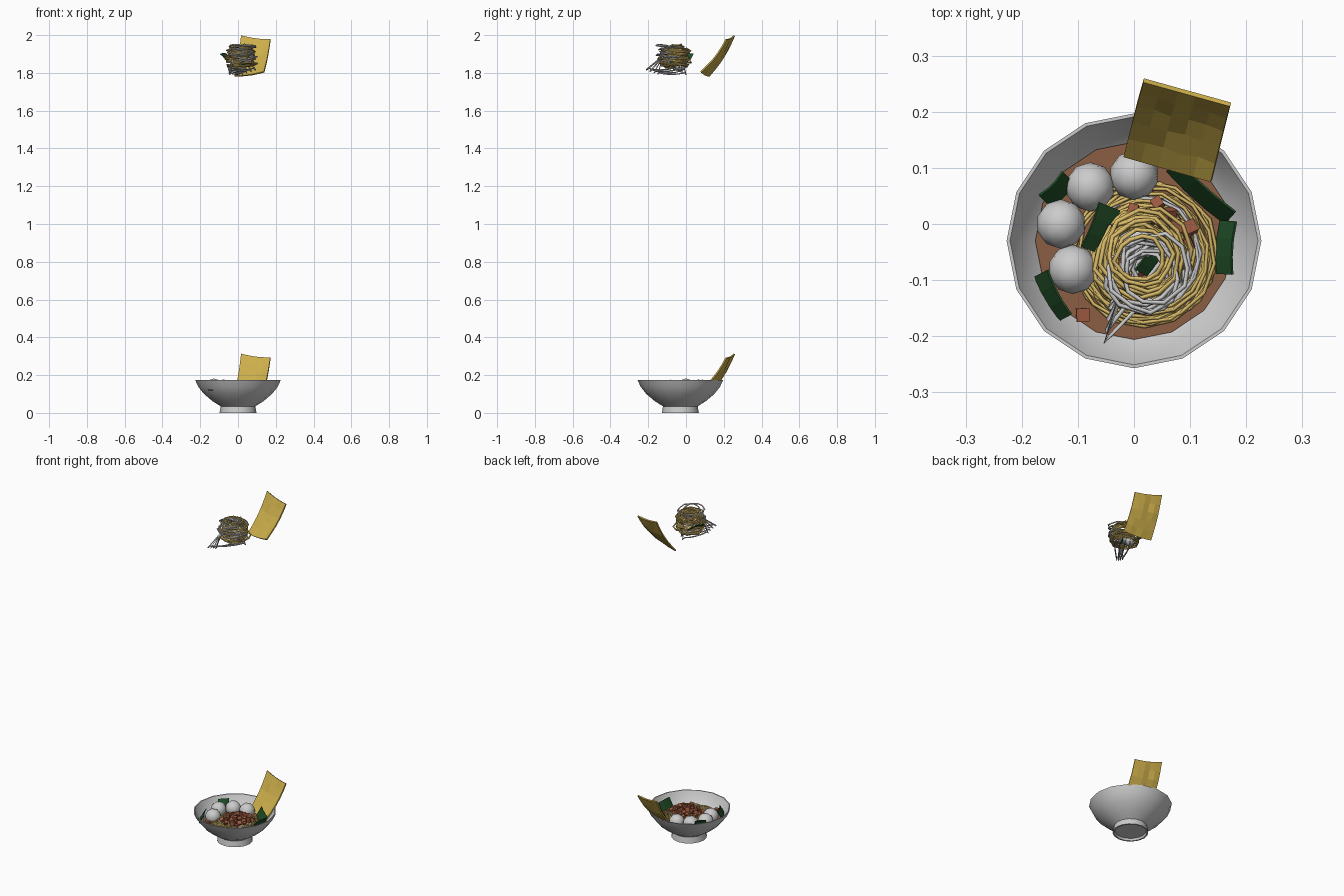
import bpy, bmesh, math, random
from math import sin, cos, pi, radians
from mathutils import Vector, Matrix

if "Cube" in bpy.data.objects:
    bpy.data.objects.remove(bpy.data.objects["Cube"])

random.seed(4)
U = random.uniform


def material(name, rgb):
    m = bpy.data.materials.new(name)
    m.diffuse_color = (*rgb, 1)
    m.use_nodes = True
    m.node_tree.nodes["Principled BSDF"].inputs["Base Color"].default_value = m.diffuse_color
    return m


YELLOW = material("noodle_yellow", (0.70, 0.50, 0.14))
GOLD = material("sheet_gold", (0.60, 0.42, 0.07))
GREEN = material("leaf_green", (0.015, 0.075, 0.02))
BROTH = material("broth_brown", (0.26, 0.11, 0.055))
MEAT = material("meat_brown", (0.33, 0.10, 0.05))


def finish(name, bm, mat=None, smooth=None):
    bmesh.ops.recalc_face_normals(bm, faces=bm.faces[:])
    me = bpy.data.meshes.new(name)
    bm.to_mesh(me)
    bm.free()
    ob = bpy.data.objects.new(name, me)
    bpy.context.collection.objects.link(ob)
    if mat:
        me.materials.append(mat)
    if smooth:
        bpy.ops.object.select_all(action='DESELECT')
        bpy.context.view_layer.objects.active = ob
        ob.select_set(True)
        bpy.ops.object.shade_smooth_by_angle(angle=radians(smooth))
    return ob


def lathe(name, profile, centre, sides, mat=None, smooth=None):
    bm = bmesh.new()
    rings = []
    for r, z in profile:
        if r == 0:
            rings.append([bm.verts.new((centre[0], centre[1], z))] * sides)
        else:
            rings.append([bm.verts.new((centre[0] + r * cos(2 * pi * i / sides),
                                        centre[1] + r * sin(2 * pi * i / sides), z))
                          for i in range(sides)])
    for a, b in zip(rings, rings[1:]):
        for i in range(sides):
            j = (i + 1) % sides
            bm.faces.new(list(dict.fromkeys((a[i], a[j], b[j], b[i]))))
    return finish(name, bm, mat, smooth)


def strands(name, loops, radius, mat=None):
    cu = bpy.data.curves.new(name, 'CURVE')
    cu.dimensions = '3D'
    cu.bevel_depth = radius
    cu.bevel_resolution = 0
    cu.use_fill_caps = True
    for pts, closed in loops:
        sp = cu.splines.new('POLY')
        sp.points.add(len(pts) - 1)
        for p, co in zip(sp.points, pts):
            p.co = (*co, 1)
        sp.use_cyclic_u = closed
    if mat:
        cu.materials.append(mat)
    ob = bpy.data.objects.new(name, cu)
    bpy.context.collection.objects.link(ob)
    bpy.ops.object.select_all(action='DESELECT')
    bpy.context.view_layer.objects.active = ob
    ob.select_set(True)
    bpy.ops.object.convert(target='MESH')


def ring(c, r, tilt, n=12, wobble=0.004):
    # one loosely wound noodle loop, tilted about a random horizontal axis
    m = Matrix.Rotation(tilt, 3, Vector((U(-1, 1), U(-1, 1), 0.01)).normalized())
    sx, sy, a0 = U(0.9, 1.05), U(0.9, 1.05), U(0, 6)
    return [Vector(c) + m @ Vector((sx * r * cos(a0 + 2 * pi * i / n) + U(-wobble, wobble),
                                    sy * r * sin(a0 + 2 * pi * i / n) + U(-wobble, wobble),
                                    U(-wobble, wobble))) for i in range(n)], True


# bowl with foot and inner wall, plus the broth surface
BC = (0, -0.03)
lathe("bowl", [(0, 0.012), (0.085, 0.012), (0.09, 0), (0.098, 0), (0.092, 0.035),
               (0.135, 0.062), (0.18, 0.10), (0.21, 0.138), (0.227, 0.175),
               (0.221, 0.175), (0.203, 0.14), (0.173, 0.106), (0.09, 0.05), (0, 0.04)],
      BC, 16, None, 50)
lathe("broth", [(0, 0.113), (0.176, 0.113)], BC, 16, BROTH)

# noodles coiled in the bowl
bed = []
for i in range(46):
    r = U(0.035, 0.132)
    c = (0.022 + U(-0.006, 0.006), -0.058 + U(-0.006, 0.006), 0.138 - 0.16 * r + U(-0.004, 0.006))
    bed.append(ring(c, r, U(-0.06, 0.06), 14, 0.003))
strands("bowl_noodles", bed[:40], 0.0034, YELLOW)
strands("bowl_pale_noodles", bed[40:], 0.0034)

# lifted bundle of noodles
TC = Vector((0.015, -0.058, 1.885))
bundle = []
for i in range(26):
    h = U(-0.055, 0.06)
    r = 0.09 * math.sqrt(max(0.15, 1 - (h / 0.075) ** 2)) * U(0.75, 1)
    bundle.append(ring(TC + Vector((U(-.006, .006), U(-.006, .006), h)), r, U(-0.25, 0.25), 11, 0.005))
strands("lifted_noodles", bundle, 0.0042, YELLOW)

# pale strands draped over the front of the bundle and hanging below it
pale = []
for i in range(13):
    c = TC + Vector((U(0.0, 0.03), U(-0.035, -0.015), U(-0.03, 0.055)))
    pale.append(ring(c, U(0.04, 0.072), U(-0.5, 0.5), 10, 0.005))
for k in range(4):
    w, low = 0.03 + 0.012 * k, 1.783 + 0.008 * k
    pts = [(-0.01 + w * cos(t) * 1.1 + 0.01 * k, -0.075 - 0.02 * k + 0.075 * cos(t),
            low + 0.045 * (1 - sin(t))) for t in [pi + pi * j / 6 + pi for j in range(7)]]
    pts = [(x, y, min(z, 1.87)) for x, y, z in pts]
    top = [(0.03, -0.03, 1.90), (-0.02, -0.12, 1.89)]
    pts = [(x, y, 1.783 + 0.008 * k + (0.045 - abs(z - low - 0.022)) * 0.4) for x, y, z in pts]
    pale.append(([top[0]] + pts + [top[1]], False))
strands("lifted_pale_noodles", pale, 0.0042)


# balls: four around the bowl, one inside the lifted bundle
def ball(name, c, r):
    bm = bmesh.new()
    bmesh.ops.create_icosphere(bm, subdivisions=2, radius=r, matrix=Matrix.Translation(c))
    finish(name, bm, None, 60)


for i, c in enumerate([(0, 0.087, 0.132), (-0.078, 0.066, 0.133),
                       (-0.13, 0.0, 0.138), (-0.109, -0.081, 0.132)]):
    ball(f"ball_{i}", c, 0.044)
ball("lifted_ball", (0.01, -0.03, 1.845), 0.036)


# leaves: bent strips given by centre, heading, tilt, length and width
def leaf(name, c, heading, tilt, length, width):
    m = (Matrix.Translation(c) @ Matrix.Rotation(radians(heading), 4, 'Z')
         @ Matrix.Rotation(radians(tilt), 4, 'X'))
    bm = bmesh.new()
    rows = [[bm.verts.new(m @ Vector(((i / 3 - .5) * length, s * width / 2, 0.006 * (1 - abs(2 * i / 3 - 1)))))
             for i in range(4)] for s in (-1, 1)]
    for i in range(3):
        bm.faces.new((rows[0][i], rows[0][i + 1], rows[1][i + 1], rows[1][i]))
    ob = finish(name, bm, GREEN)
    so = ob.modifiers.new("thickness", 'SOLIDIFY')
    so.thickness = 0.004
    so.offset = 0


for i, a in enumerate([((-0.138, 0.062, 0.146), 45, 58, 0.06, 0.055),
                       ((-0.145, -0.128, 0.142), 118, -60, 0.09, 0.055),
                       ((0.165, -0.042, 0.142), 86, -60, 0.095, 0.055),
                       ((0.12, 0.058, 0.142), -42, 60, 0.14, 0.055),
                       ((-0.06, -0.008, 1.885), 68, 38, 0.085, 0.05),
                       ((0.025, -0.065, 1.85), 60, 40, 0.05, 0.03)]):
    leaf(f"leaf_{i}", *a)

# heap of minced meat cubes
bm = bmesh.new()
spots = [(-0.091, -0.162, 0.128)]
for i in range(34):
    a, r = i * 2.4, 0.085 * math.sqrt((i + 0.5) / 34)
    spots.append((0.028 + r * cos(a), -0.045 + r * sin(a), 0.156 - 0.22 * r + U(-0.004, 0.004)))
for p in spots:
    rot = Matrix.Rotation(U(0, 3), 4, Vector((U(-1, 1), U(-1, 1), 1)).normalized())
    bmesh.ops.create_cube(bm, size=U(0.014, 0.024), matrix=Matrix.Translation(p) @ rot)
finish("meat_cubes", bm, MEAT)


# crinkled golden sheet, one in the bowl and one lifted
def sheet(name, dz):
    rnd = random.Random(7)
    ul, ur, lr, ll = map(Vector, ((0.017, 0.256, 1.997), (0.172, 0.213, 1.977),
                                  (0.138, 0.077, 1.805), (-0.018, 0.122, 1.783)))
    n = (ur - ul).cross(ul - ll).normalized()
    bm = bmesh.new()
    N = 5
    g = []
    for j in range(N + 1):
        v = j / N
        row = []
        for i in range(N + 1):
            u = i / N
            p = ll.lerp(lr, u).lerp(ul.lerp(ur, u), v)
            p += n * 0.012 * sin(pi * v) * -1
            if 0 < i < N and 0 < j < N:
                p += n * rnd.uniform(-0.005, 0.005)
            p.z += dz - 0.006 * sin(pi * u)
            row.append(bm.verts.new(p))
        g.append(row)
    for j in range(N):
        for i in range(N):
            bm.faces.new((g[j][i], g[j][i + 1], g[j + 1][i + 1], g[j + 1][i]))
    ob = finish(name, bm, GOLD)
    so = ob.modifiers.new("thickness", 'SOLIDIFY')
    so.thickness = 0.008
    so.offset = 0


sheet("lifted_sheet", 0)
sheet("bowl_sheet", -1.685)
